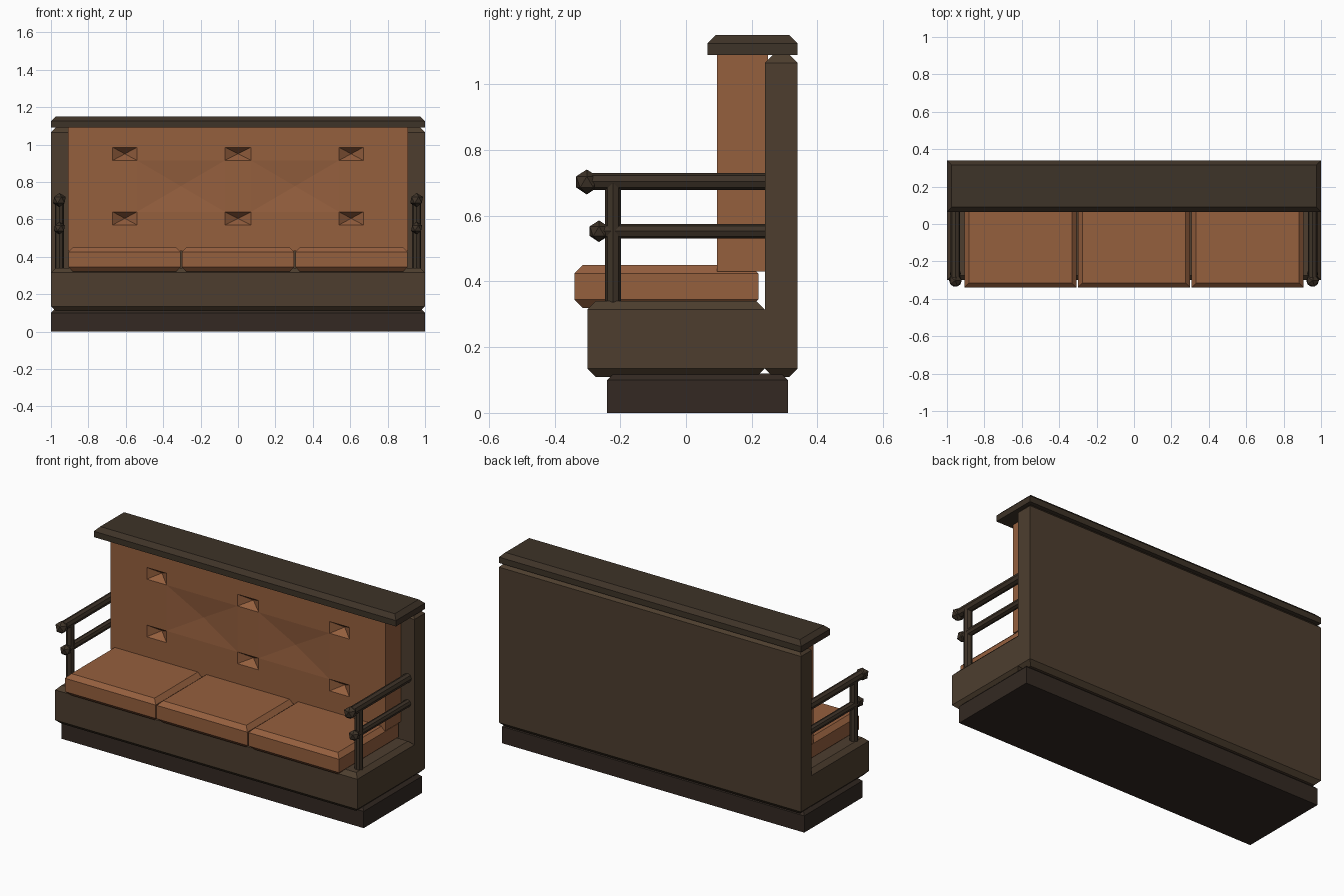
import bpy, bmesh
from mathutils import Vector

if "Cube" in bpy.data.objects:
    bpy.data.objects.remove(bpy.data.objects["Cube"])


def material(name, rgb):
    m = bpy.data.materials.new(name)
    m.diffuse_color = (*rgb, 1)
    m.use_nodes = True
    m.node_tree.nodes["Principled BSDF"].inputs["Base Color"].default_value = m.diffuse_color
    return m


LEATHER = material("leather", (0.30, 0.115, 0.048))
WOOD = material("wood", (0.075, 0.048, 0.028))
DARK = material("dark_wood", (0.048, 0.033, 0.021))
BASE = material("base_wood", (0.033, 0.022, 0.016))


def finish(bm, name, mat):
    bmesh.ops.recalc_face_normals(bm, faces=bm.faces)
    me = bpy.data.meshes.new(name)
    bm.to_mesh(me)
    bm.free()
    me.materials.append(mat)
    ob = bpy.data.objects.new(name, me)
    bpy.context.collection.objects.link(ob)
    return ob


def slab(name, x, y, z, mat, top=0.025, bottom=0.0):
    """Box whose top and / or bottom rims are chamfered at 45 degrees."""
    rings = [(z[0], bottom)]
    if bottom:
        rings.append((z[0] + bottom, 0))
    if top:
        rings.append((z[1] - top, 0))
    rings.append((z[1], top))
    bm = bmesh.new()
    loops = []
    for h, i in rings:
        loops.append([bm.verts.new((px, py, h)) for px, py in (
            (x[0] + i, y[0] + i), (x[1] - i, y[0] + i),
            (x[1] - i, y[1] - i), (x[0] + i, y[1] - i))])
    for a, b in zip(loops, loops[1:]):
        for k in range(4):
            n = (k + 1) % 4
            bm.faces.new((a[k], a[n], b[n], b[k]))
    bm.faces.new(loops[0])
    bm.faces.new(loops[-1])
    return finish(bm, name, mat)


def rod(name, a, b, r, mat):
    a, b = Vector(a), Vector(b)
    bpy.ops.mesh.primitive_cylinder_add(vertices=8, radius=r, depth=(b - a).length,
                                        location=(a + b) / 2)
    ob = bpy.context.object
    ob.rotation_euler = (b - a).to_track_quat('Z', 'Y').to_euler()
    ob.name = name
    ob.data.materials.append(mat)


def knob(name, loc, r, mat):
    bpy.ops.mesh.primitive_ico_sphere_add(subdivisions=1, radius=r, location=loc)
    ob = bpy.context.object
    ob.name = name
    ob.data.materials.append(mat)


# Wooden frame
slab("plinth", (-1, 1), (-0.24, 0.31), (0, 0.12), BASE, 0.02)
slab("seat_base", (-1, 1), (-0.30, 0.24), (0.11, 0.34), WOOD, 0.025, 0.025)
slab("back_panel", (-1, 1), (0.24, 0.34), (0.11, 1.09), WOOD, 0.025, 0.025)
slab("top_shelf", (-1, 1), (0.065, 0.34), (1.09, 1.15), DARK)

# Three seat cushions
for i, cx in enumerate((-0.607, 0, 0.607)):
    slab(f"seat_cushion_{i + 1}", (cx - 0.3, cx + 0.3), (-0.34, 0.22),
         (0.32, 0.45), LEATHER, 0.025, 0.025)

# Padded back: grid front with poked button pits and shallow dips between them
xs = (-0.91, -0.67, -0.54, -0.07, 0.07, 0.54, 0.67, 0.91)
zs = (0.43, 0.57, 0.64, 0.915, 0.985, 1.1)
bm = bmesh.new()
grid = [[bm.verts.new((x, 0.095, z)) for z in zs] for x in xs]
pits, dips = [], []
for i in range(len(xs) - 1):
    for j in range(len(zs) - 1):
        f = bm.faces.new((grid[i][j], grid[i + 1][j], grid[i + 1][j + 1], grid[i][j + 1]))
        if i in (1, 3, 5) and j in (1, 3):
            pits.append(f)
        elif i in (2, 4) and j == 2:
            dips.append(f)
for faces, depth in ((pits, 0.05), (dips, 0.015)):
    for v in bmesh.ops.poke(bm, faces=faces)["verts"]:
        v.co.y += depth
rim = [e for e in bm.edges if e.is_boundary]
ext = bmesh.ops.extrude_edge_only(bm, edges=rim)["geom"]
for v in ext:
    if isinstance(v, bmesh.types.BMVert):
        v.co.y = 0.25
bmesh.ops.holes_fill(bm, edges=[e for e in bm.edges if e.is_boundary], sides=0)
finish(bm, "back_cushion", LEATHER)

# Arm rails with posts and faceted knobs
for side, x in (("left", -0.955), ("right", 0.955)):
    rod(f"{side}_post", (x, -0.222, 0.33), (x, -0.222, 0.70), 0.024, DARK)
    rod(f"{side}_upper_rail", (x, -0.30, 0.705), (x, 0.25, 0.705), 0.026, DARK)
    rod(f"{side}_lower_rail", (x, -0.265, 0.553), (x, 0.25, 0.553), 0.022, DARK)
    knob(f"{side}_upper_knob", (x, -0.302, 0.703), 0.038, DARK)
    knob(f"{side}_lower_knob", (x, -0.265, 0.553), 0.033, DARK)
